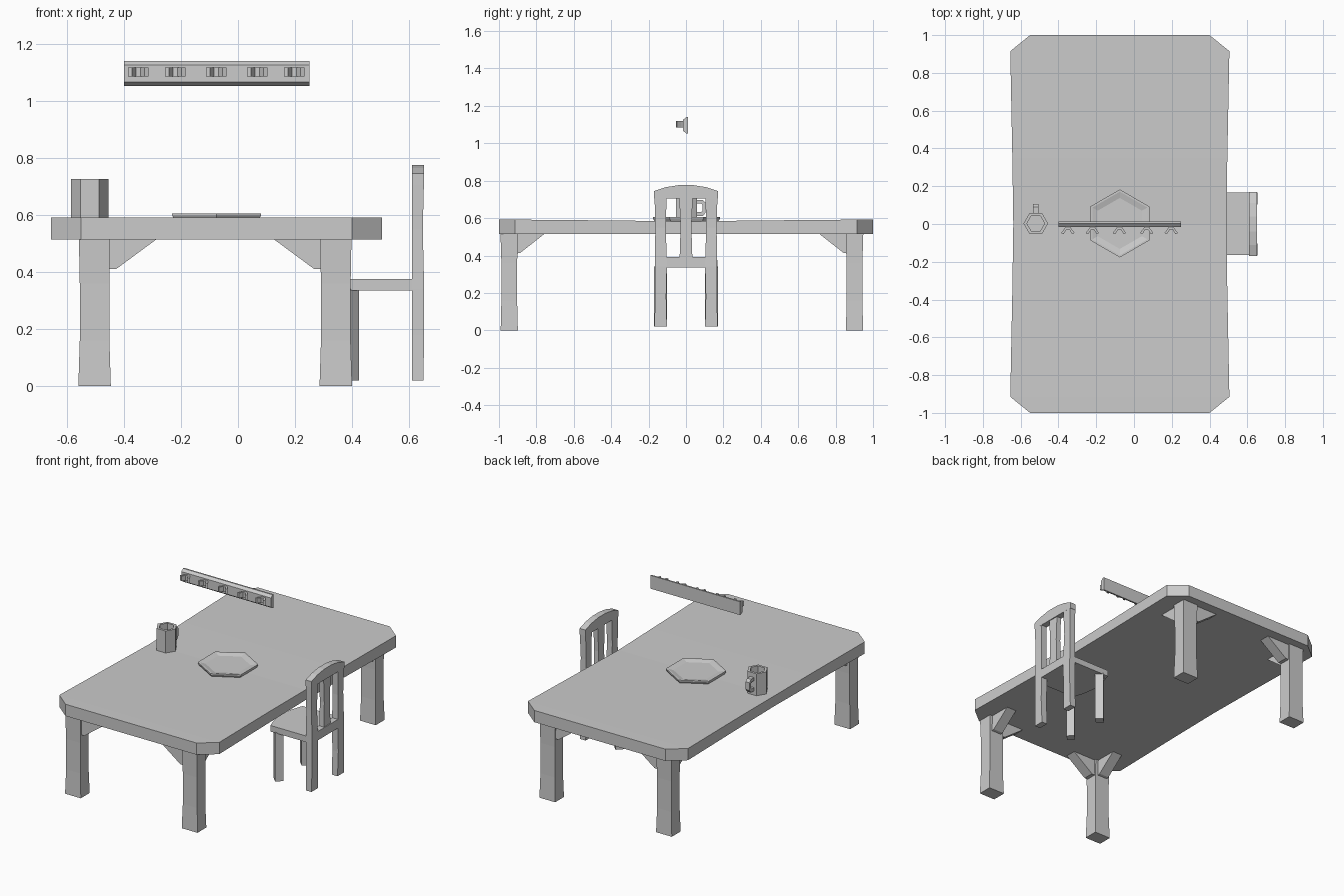
import bpy, bmesh
from math import cos, sin, pi

if "Cube" in bpy.data.objects:
    bpy.data.objects.remove(bpy.data.objects["Cube"])


def make(name, bm):
    bmesh.ops.recalc_face_normals(bm, faces=bm.faces)
    me = bpy.data.meshes.new(name)
    bm.to_mesh(me)
    bm.free()
    ob = bpy.data.objects.new(name, me)
    bpy.context.collection.objects.link(ob)
    return ob


def loft(name, rings, closed=False):
    """Skin equal-sized point rings; cap the ends, or join last to first."""
    bm = bmesh.new()
    vs = [[bm.verts.new(p) for p in r] for r in rings]
    n = len(vs[0])
    pairs = list(zip(vs, vs[1:])) + ([(vs[-1], vs[0])] if closed else [])
    for a, b in pairs:
        for i in range(n):
            j = (i + 1) % n
            bm.faces.new((a[i], a[j], b[j], b[i]))
    if not closed:
        bm.faces.new(vs[0])
        bm.faces.new(vs[-1])
    return make(name, bm)


def prism(name, pts, axis, lo, hi):
    """Extrude a 2D profile along x, y or z."""
    def place(p, d):
        return {'x': (d, *p), 'y': (p[0], d, p[1]), 'z': (*p, d)}[axis]
    return loft(name, [[place(p, d) for p in pts] for d in (lo, hi)])


def ngon(cx, cy, z, r, n=6, turn=0.0, ry=None):
    return [(cx + r * cos(2 * pi * i / n + turn),
             cy + (ry or r) * sin(2 * pi * i / n + turn), z) for i in range(n)]


def rect(cx, cy, z, hx, hy):
    return [(cx - hx, cy - hy, z), (cx + hx, cy - hy, z),
            (cx + hx, cy + hy, z), (cx - hx, cy + hy, z)]


# Table top: worn, slightly waisted slab with clipped corners
CX, CY = -0.075, -0.022
half = [(1, .475, .592), (.915, .58, .592), (.35, .569, .587), (0, .564, .582)]
stations = [(-y, w, z) for y, w, z in half] + half[-2::-1]
loft("table_top", [[(CX - w, y, .515), (CX + w, y, .515), (CX + w, y, z), (CX - w, y, z)]
                   for y, w, z in stations])

# Table legs with two corner braces each
for sx in (-1, 1):
    for sy in (-1, 1):
        lx, ly = -0.08 + sx * .423, CY + sy * .923
        loft("table_leg", [rect(lx, ly, z, hx, hy) for z, hx, hy in
                           ((0, .057, .046), (.16, .052, .042), (.36, .052, .042), (.52, .055, .047))])
        bx, by = lx - sx * .045, ly - sy * .035
        prism("brace_x", [(bx, .41), (bx - sx * .03, .41), (bx - sx * .175, .517), (bx, .517)],
              'y', ly - .035, ly + .035)
        prism("brace_y", [(by, .41), (by - sy * .025, .415), (by - sy * .155, .517), (by, .517)],
              'x', lx - .035, lx + .035)

# Chair seat with bowed front edge
prism("chair_seat", [(.615, -.165), (.615, .168), (.35, .168), (.325, .09), (.312, 0),
                     (.325, -.09), (.35, -.165)], 'z', .335, .375)

# Chair front legs, turned diagonally
for sy in (-1, 1):
    loft("chair_front_leg", [ngon(.39, sy * .137, z, .035, 4) for z in (.02, .34)])

# Chair back posts, gently wavy
for sy in (-1, 1):
    loft("chair_back_post",
         [[(.61, sy * o, z), (b, sy * o, z), (b, sy * i, z), (.61, sy * i, z)]
          for z, o, i, b in ((.02, .168, .102, .65), (.18, .166, .106, .653), (.34, .166, .102, .653),
                             (.55, .164, .108, .648), (.71, .168, .104, .652), (.745, .17, .10, .652))])

# Chair back rails and splat
prism("chair_lower_rail", [(-.108, .335), (.108, .335), (.108, .393), (-.108, .393)], 'x', .61, .652)
prism("chair_top_rail", [(-.17, .705), (.17, .705), (.17, .745), (.11, .765), (.04, .776),
                         (-.04, .776), (-.11, .765), (-.17, .745)], 'x', .61, .652)
loft("chair_splat", [rect(.63, 0, z, .016, w) for z, w in ((.39, .034), (.55, .029), (.71, .036))])

# Hexagonal plate with a shallow dish
loft("plate", [ngon(CX, .003, z, r, turn=pi / 6) for z, r in
               ((.575, .165), (.598, .18), (.605, .18), (.605, .168), (.597, .135))])

# Hexagonal mug, hollow
MX, MY = -.52, .003
loft("mug", [ngon(MX, MY, z, r) for z, r in
             ((.58, .065), (.727, .065), (.727, .047), (.60, .047))])

# Mug handle: squared loop
def loop(x):
    outer = [(.055, .61), (.09, .61), (.105, .63), (.105, .68), (.09, .698), (.055, .698)]
    inner = [(.055, .632), (.082, .632), (.087, .638), (.087, .672), (.082, .677), (.055, .677)]
    return [(x, *p) for p in outer + inner[::-1]]


loft("mug_handle", [loop(MX - .014), loop(MX + .014)])

# Wall rack board with bevelled face
prism("rack_board", [(.012, 1.053), (.012, 1.14), (.002, 1.14), (-.016, 1.126),
                     (-.016, 1.066), (.002, 1.053)], 'x', -.40, .25)

# Forked rack hooks
fork = [(.010, -.012), (.019, -.026), (.036, -.048), (.022, -.053), (.008, -.030)]
for x in (-.35, -.22, -.077, .067, .197):
    pts = [(x + a, b) for a, b in fork] + [(x - a, b) for a, b in fork[::-1]]
    prism("rack_hook", pts, 'z', 1.085, 1.118)
